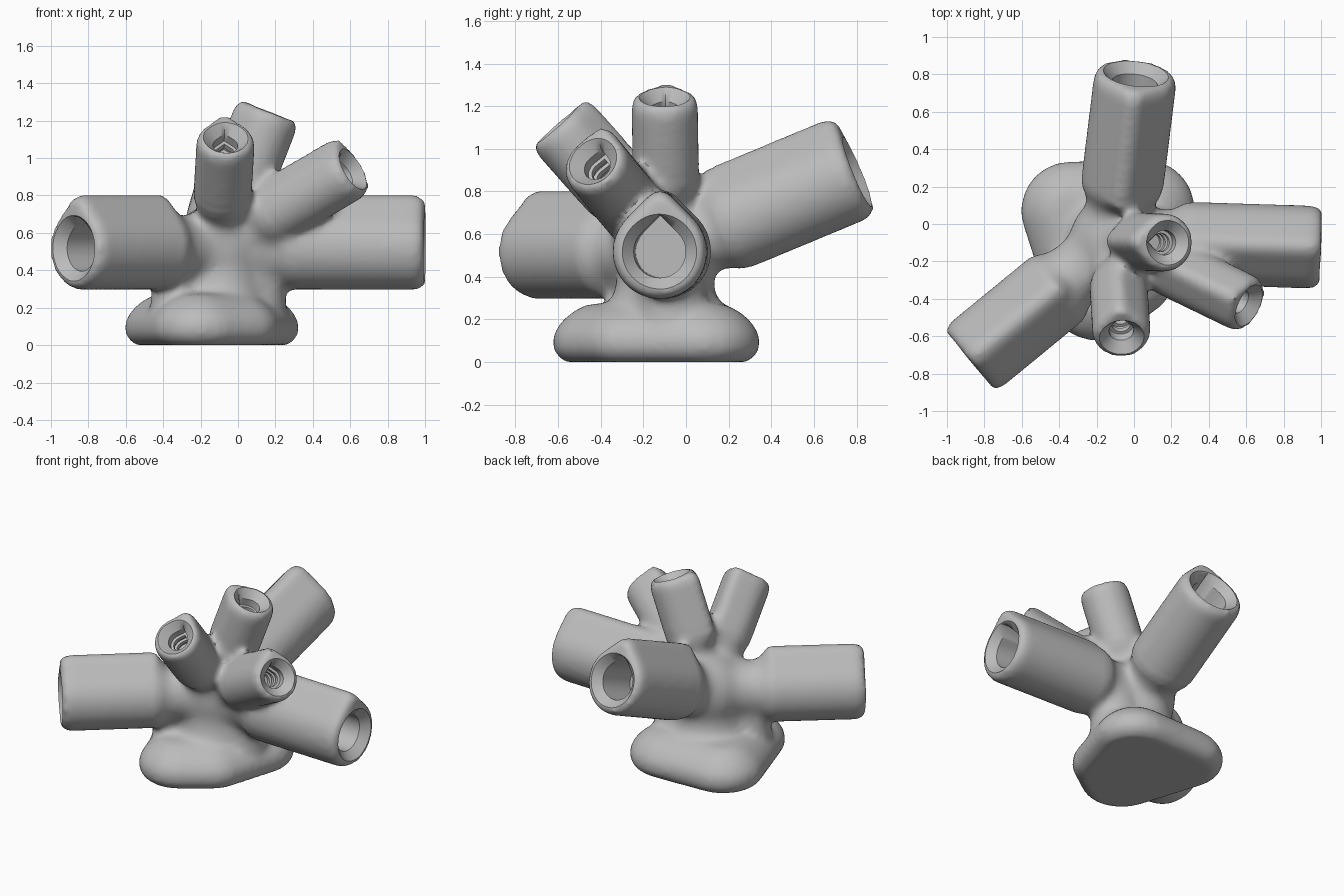
import bpy, bmesh
from math import cos, sin, pi
from mathutils import Vector, Matrix

if "Cube" in bpy.data.objects:
    bpy.data.objects.remove(bpy.data.objects["Cube"])

HUB = Vector((-0.10, -0.09, 0.52))
# socket tips with outer radius and the distance where the full tube starts
BIG, SMALL = 0.222, 0.157
ARMS = [((0.995, -0.125, 0.517), BIG, 0.37),
        ((-0.875, -0.725, 0.517), BIG, 0.39),
        ((0.01, 0.80, 0.89), BIG, 0.30),
        ((0.18, -0.10, 1.24), SMALL, 0.34),
        ((0.612, -0.435, 0.938), SMALL, 0.34),
        ((-0.065, -0.605, 1.105), SMALL, 0.34)]


def teardrop(radius, pointed, blunt=2, n=48):
    """Round outline, optionally drawn out to a point cut off at blunt radii."""
    pts = []
    for i in range(n):
        a = 2 * pi * i / n
        off = min(a, 2 * pi - a)
        r = radius / cos(pi / 4 - off) if pointed and off < pi / 4 else radius
        pts.append((r * sin(a), min(r * cos(a), blunt * radius)))
    return pts


def loft(bm, origin, axis, sections, blunt=2):
    """Closed body through (distance, radius, pointed) sections along an axis."""
    axis = axis.normalized()
    side = axis.cross(Vector((0, 0, 1))).normalized()
    up = side.cross(axis)
    rings = [[bm.verts.new(origin + axis * d + side * u + up * v)
              for u, v in teardrop(r, p, blunt)] for d, r, p in sections]
    faces = [bm.faces.new(rings[0]), bm.faces.new(rings[-1])]
    for a, b in zip(rings, rings[1:]):
        for i in range(len(a)):
            j = (i + 1) % len(a)
            faces.append(bm.faces.new((a[i], a[j], b[j], b[i])))
    bmesh.ops.recalc_face_normals(bm, faces=faces)


def to_object(bm, name):
    mesh = bpy.data.meshes.new(name)
    bm.to_mesh(mesh)
    bm.free()
    obj = bpy.data.objects.new(name, mesh)
    bpy.context.collection.objects.link(obj)
    return obj


def apply(obj, kind, **settings):
    bpy.context.view_layer.objects.active = obj
    mod = obj.modifiers.new(kind, kind)
    for key, value in settings.items():
        setattr(mod, key, value)
    bpy.ops.object.modifier_apply(modifier=mod.name)


# rounded foot: hull of swollen lobes
body_bm = bmesh.new()
for x, y, r in ((-0.34, 0.07, 0.265), (0.06, 0.08, 0.265),
                (-0.2, -0.36, 0.265), (-0.01, -0.27, 0.23)):
    for z, inset in ((0, 0.06), (0.025, 0.025), (0.06, 0.003), (0.11, 0), (0.15, 0.012),
                     (0.2, 0.05), (0.24, 0.1), (0.275, 0.17)):
        for i in range(32):
            a = 2 * pi * i / 32
            body_bm.verts.new((x + (r - inset) * cos(a), y + (r - inset) * sin(a), z))
bmesh.ops.convex_hull(body_bm, input=body_bm.verts)
loose = [v for v in body_bm.verts if not v.link_faces]
bmesh.ops.delete(body_bm, geom=loose, context='VERTS')
bmesh.ops.recalc_face_normals(body_bm, faces=body_bm.faces)

# neck, webs under the two level arms, and hub
for x, y, low_r, top_r in ((-0.1, -0.1, 0.27, 0.21), (0.1, -0.07, 0.16, 0.15),
                           (-0.34, -0.25, 0.13, 0.11)):
    bmesh.ops.create_cone(body_bm, cap_ends=True, segments=48, radius1=low_r, radius2=top_r,
                          depth=0.3, matrix=Matrix.Translation((x, y, 0.32)))
bmesh.ops.create_uvsphere(body_bm, u_segments=32, v_segments=16, radius=0.25,
                          matrix=Matrix.Translation(HUB))

# arms on slimmer spokes, and their socket cutters
cut_bm = bmesh.new()
for tip, r, start in ARMS:
    axis = Vector(tip) - HUB
    length = axis.length
    loft(body_bm, HUB, axis, [(0, r * 0.8, False), (start - 0.07, r * 0.8, False),
                              (start, r, True), (length - 0.04, r, True),
                              (length + 0.005, r * 0.91, True)], blunt=1.29)
    hole, mouth = (0.122, 0.172) if r == BIG else (0.066, 0.118)
    sections = [(length + 0.05, 2 * mouth - hole, False), (length, mouth, False),
                (length - 0.05, hole, True)]
    if r == SMALL:
        # ribbed inside
        for k in range(3):
            depth = length - 0.1 - 0.06 * k
            sections += [(depth, hole, True), (depth - 0.002, hole * 0.75, True),
                         (depth - 0.03, hole * 0.75, True), (depth - 0.032, hole, True)]
    else:
        sections += [(length - 0.33, hole, True)]
    loft(cut_bm, HUB, axis, sections)

body = to_object(body_bm, "socket_connector")
cutter = to_object(cut_bm, "socket_cutter")
cutter.hide_render = True

# fuse into one skin
apply(body, 'REMESH', mode='VOXEL', voxel_size=0.02)

# soften everything a little, and the junctions around the hub a lot
bm = bmesh.new()
bm.from_mesh(body.data)
for reach, rounds in ((9, 6), (0.46, 5), (0.4, 7), (0.35, 8)):
    near = [v for v in bm.verts if (v.co - HUB).length < reach and (reach > 1 or v.co.z > 0.14)]
    for _ in range(rounds):
        bmesh.ops.smooth_vert(bm, verts=near, factor=0.5, use_axis_x=True,
                              use_axis_y=True, use_axis_z=True)
low = min(v.co.z for v in bm.verts)
bmesh.ops.translate(bm, verts=bm.verts, vec=(0, 0, -low))
bm.to_mesh(body.data)
bm.free()

# hollow the sockets
apply(body, 'BOOLEAN', operation='DIFFERENCE', solver='EXACT', object=cutter)
bpy.data.objects.remove(cutter)

# one plain grey
grey = bpy.data.materials.new("light_grey")
grey.use_nodes = True
colour = (0.5, 0.5, 0.5, 1)
grey.diffuse_color = colour
grey.node_tree.nodes["Principled BSDF"].inputs["Base Color"].default_value = colour
body.data.materials.clear()
body.data.materials.append(grey)
for poly in body.data.polygons:
    poly.material_index = 0

bpy.ops.object.select_all(action='DESELECT')
body.select_set(True)
bpy.context.view_layer.objects.active = body
bpy.ops.object.shade_smooth_by_angle(angle=0.7)
